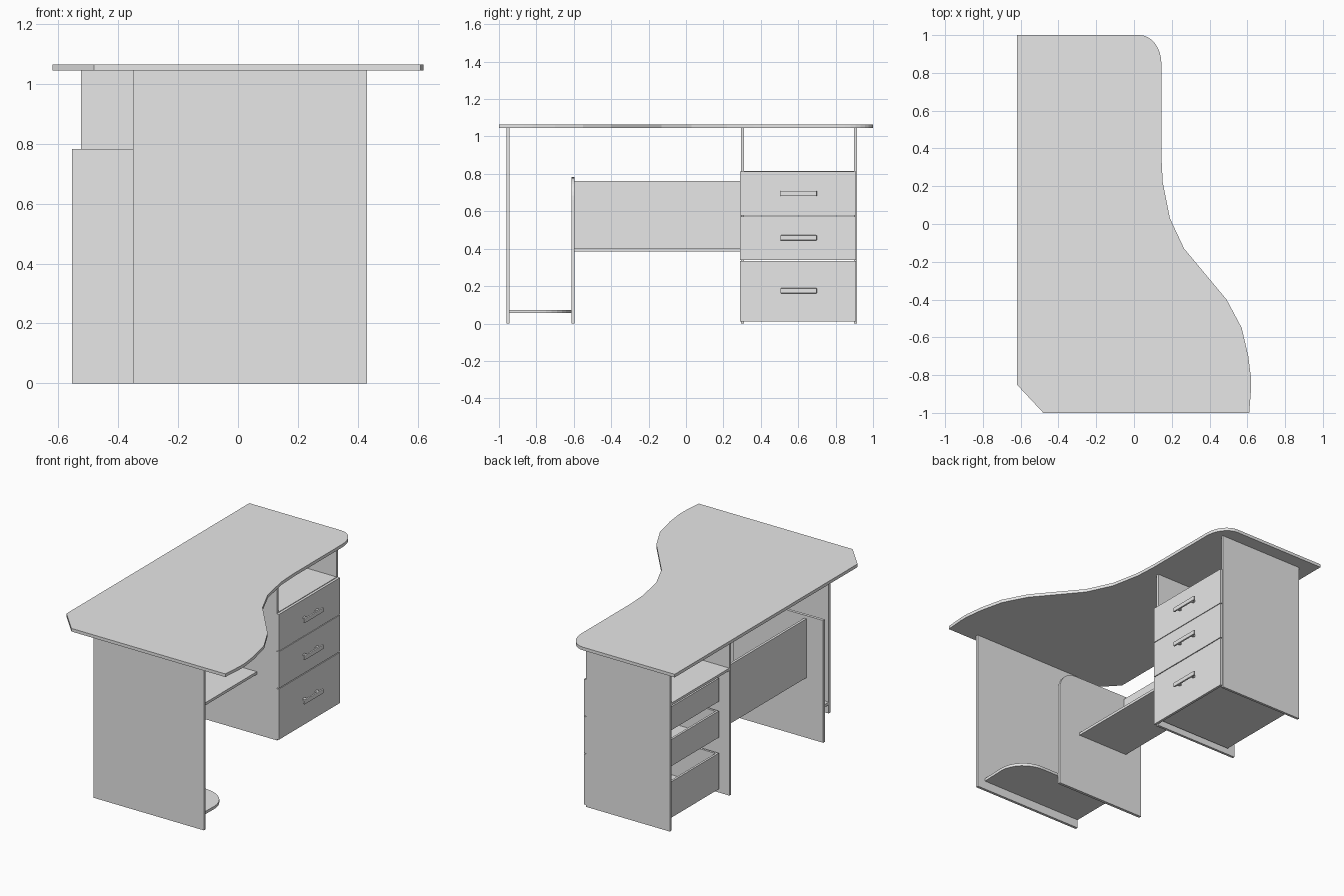
import bpy, bmesh, math
from mathutils import Vector

cube = bpy.data.objects.get("Cube")
if cube:
    bpy.data.objects.remove(cube, do_unlink=True)

grey = bpy.data.materials.new("plain_grey_board")
grey.use_nodes = True
grey.diffuse_color = (0.8, 0.8, 0.8, 1)
grey.node_tree.nodes["Principled BSDF"].inputs["Base Color"].default_value = (0.8, 0.8, 0.8, 1)


def finish(name, bm):
    bmesh.ops.recalc_face_normals(bm, faces=bm.faces)
    mesh = bpy.data.meshes.new(name)
    bm.to_mesh(mesh)
    bm.free()
    mesh.materials.append(grey)
    obj = bpy.data.objects.new(name, mesh)
    bpy.context.collection.objects.link(obj)
    return obj


def add_box(bm, xs, ys, zs):
    verts = bmesh.ops.create_cube(bm, size=1)["verts"]
    for v in verts:
        v.co = [r[0] if c < 0 else r[1] for c, r in zip(v.co, (xs, ys, zs))]


def boxes(name, *parts):
    bm = bmesh.new()
    for part in parts:
        add_box(bm, *part)
    return finish(name, bm)


def board(name, outline, low, high, upright=False):
    """Extrude a flat outline: xy outline along z, or xz outline along y."""
    bm = bmesh.new()
    place = (lambda a, b: (a, low, b)) if upright else (lambda a, b: (a, b, low))
    face = bm.faces.new([bm.verts.new(place(a, b)) for a, b in outline])
    moved = bmesh.ops.extrude_face_region(bm, geom=[face])["geom"]
    step = Vector((0, high - low, 0)) if upright else Vector((0, 0, high - low))
    bmesh.ops.translate(bm, vec=step, verts=[g for g in moved if isinstance(g, bmesh.types.BMVert)])
    return finish(name, bm)


def corner(cx, cy, rx, ry, steps=8):
    """Rounded corner running from its top to its right side."""
    angles = [math.pi / 2 * (1 - i / steps) for i in range(steps + 1)]
    return [(cx + rx * math.cos(a), cy + ry * math.sin(a)) for a in angles]


# Tabletop with a rounded back corner, wavy user side and clipped front corner
wave = [(.145, .36), (.152, .22), (.19, .03), (.265, -.13), (.49, -.40), (.57, -.55),
        (.605, -.70), (.62, -.82), (.62, -.87), (.61, -1)]
board("tabletop", [(-.62, 1)] + corner(.03, .85, .115, .15) + wave + [(-.48, -1), (-.62, -.85)],
      1.045, 1.065)

# Front leg panel, middle panel and the low rounded shelf between them
boxes("front_leg_panel", ((-.35, .43), (-.96, -.943), (0, 1.045)))
board("middle_panel", [(-.555, 0), (-.555, .783)] + corner(-.04, .66, .12, .12) + [(.08, 0)],
      -.613, -.595, upright=True)
board("low_shelf", [(-.35, -.943), (-.35, -.613)] + corner(.20, -.783, .18, .17) + [(.375, -.943)],
      .055, .073)

# Hanging shelf with its upright back
boxes("hanging_shelf", ((-.42, -.073), (-.595, .295), (.385, .402)))
boxes("hanging_shelf_back", ((-.436, -.42), (-.595, .295), (.385, .762)))

# Drawer cabinet, open at the back
for side, y in (("front", .295), ("back", .898)):
    boxes(f"cabinet_{side}_side", ((-.525, .07), (y, y + .016), (0, 1.045)))
boxes("cabinet_top_shelf", ((-.525, .07), (.311, .898), (.80, .816)))

# Drawers: front plate, open box and bar handle
drawers = [("bottom", .010, .334, .03, .26, .175),
           ("middle", .339, .573, .36, .53, .458),
           ("top", .577, .812, .59, .74, .695)]
for name, z0, z1, low, high, grip in drawers:
    boxes(f"{name}_drawer_front", ((.07, .086), (.29, .91), (z0, z1)))
    y0, y1, t = .325, .885, .014
    boxes(f"{name}_drawer_box",
          ((-.46, .07), (y0, y1), (low, low + .01)),
          ((-.46, -.446), (y0, y1), (low + .01, high)),
          ((-.446, .07), (y0, y0 + t), (low + .01, high)),
          ((-.446, .07), (y1 - t, y1), (low + .01, high)))
    handle = boxes(f"{name}_drawer_handle",
                   ((.106, .118), (.505, .70), (grip - .014, grip + .014)),
                   ((.086, .106), (.53, .55), (grip - .010, grip + .010)),
                   ((.086, .106), (.655, .675), (grip - .010, grip + .010)))
    bevel = handle.modifiers.new("soft_edges", "BEVEL")
    bevel.width = .004
    bevel.segments = 2
